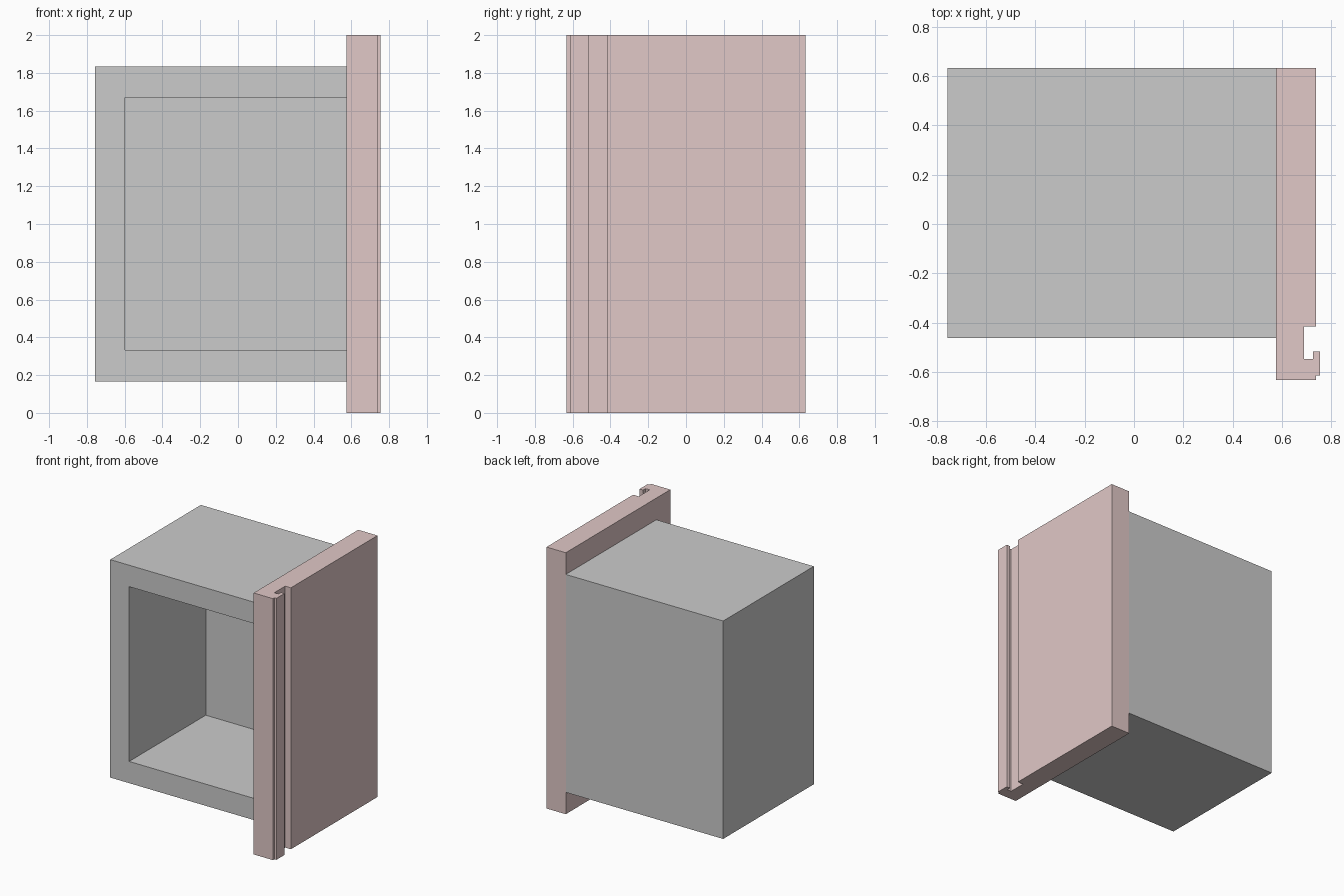
import bpy, bmesh

if "Cube" in bpy.data.objects:
    bpy.data.objects.remove(bpy.data.objects["Cube"])


def extrude_profile(name, points, z0, z1):
    """Solid prism from an XY outline between two heights."""
    bm = bmesh.new()
    face = bm.faces.new([bm.verts.new((x, y, z0)) for x, y in points])
    top = bmesh.ops.extrude_face_region(bm, geom=[face])["geom"]
    verts = [v for v in top if isinstance(v, bmesh.types.BMVert)]
    bmesh.ops.translate(bm, verts=verts, vec=(0, 0, z1 - z0))
    bmesh.ops.recalc_face_normals(bm, faces=bm.faces)
    mesh = bpy.data.meshes.new(name)
    bm.to_mesh(mesh)
    bm.free()
    obj = bpy.data.objects.new(name, mesh)
    bpy.context.collection.objects.link(obj)
    return obj


def rect(x0, x1, y0, y1):
    return [(x0, y0), (x1, y0), (x1, y1), (x0, y1)]


# Cabinet shell, open at the front and against the side panel
shell = extrude_profile("cabinet_shell", rect(-0.757, 0.575, -0.463, 0.632), 0.167, 1.834)
cutter = extrude_profile("cavity_cutter", rect(-0.597, 0.7, -0.6, 0.463), 0.333, 1.67)
cutter.hide_render = True
cutter.hide_set(True)
cut = shell.modifiers.new("cavity", 'BOOLEAN')
cut.operation = 'DIFFERENCE'
cut.solver = 'EXACT'
cut.object = cutter

# Side panel with a full-height finger groove and hooked lip near the front
panel = extrude_profile("side_panel", [
    (0.575, 0.632), (0.575, -0.632), (0.738, -0.632), (0.738, -0.615),
    (0.755, -0.615), (0.755, -0.517), (0.725, -0.517), (0.725, -0.547),
    (0.69, -0.547), (0.69, -0.415), (0.738, -0.415), (0.738, 0.632)], 0, 2)
mat = bpy.data.materials.new("dusty_rose")
mat.diffuse_color = (0.75, 0.58, 0.57, 1)
mat.use_nodes = True
mat.node_tree.nodes["Principled BSDF"].inputs["Base Color"].default_value = mat.diffuse_color
panel.data.materials.append(mat)
